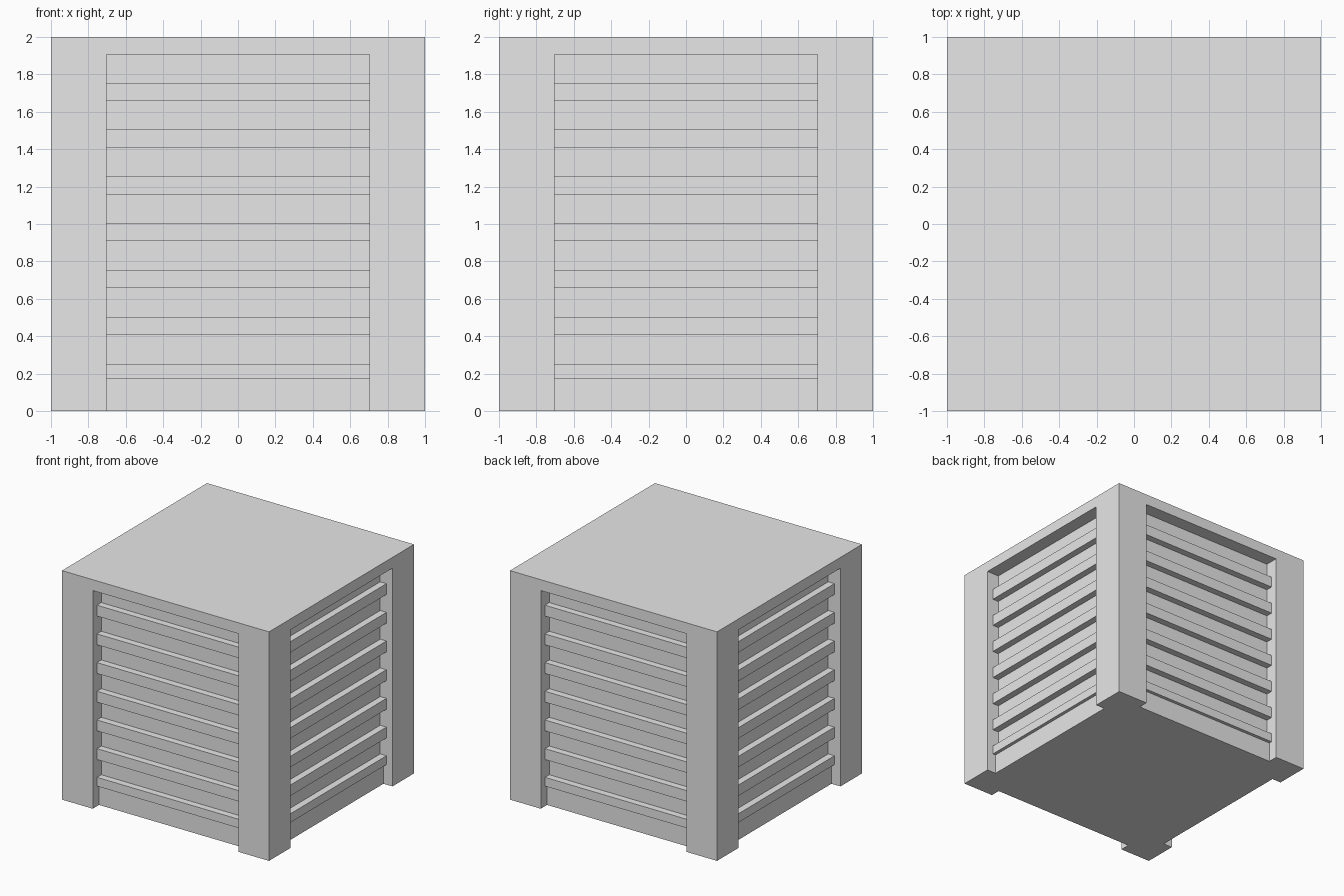
import bpy, bmesh, math
from mathutils import Matrix, Vector

cube = bpy.data.objects.get("Cube")
if cube:
    bpy.data.objects.remove(cube, do_unlink=True)

HALF_OPENING = 0.703     # half width between the corner posts
OPENING_TOP = 1.905
PANEL_DEPTH = 0.118      # distances behind the outer faces
BASE_DEPTH = 0.087
SLAT_DEPTH = 0.058

gray = bpy.data.materials.new("light gray")
gray.use_nodes = True
gray.diffuse_color = (0.8, 0.8, 0.8, 1)
gray.node_tree.nodes["Principled BSDF"].inputs["Base Color"].default_value = (0.8, 0.8, 0.8, 1)


def add_box(bm, low, high, turn=0.0):
    """Add a box between two corners, turned about the z axis."""
    low, high = Vector(low), Vector(high)
    matrix = (Matrix.Rotation(turn, 4, 'Z')
              @ Matrix.Translation((low + high) / 2)
              @ Matrix.Diagonal((*(high - low), 1)))
    bmesh.ops.create_cube(bm, size=1, matrix=matrix)


def make_object(name, bm):
    mesh = bpy.data.meshes.new(name)
    bm.to_mesh(mesh)
    bm.free()
    mesh.materials.append(gray)
    obj = bpy.data.objects.new(name, mesh)
    bpy.context.collection.objects.link(obj)
    return obj


def four_sides(name, low, high):
    """Repeat a front-side box on all four sides."""
    bm = bmesh.new()
    for i in range(4):
        add_box(bm, low, high, i * math.pi / 2)
    return make_object(name, bm)


# Solid body with corner posts and a flat top, recessed on four sides
bm = bmesh.new()
add_box(bm, (-1, -1, 0), (1, 1, 2))
body = make_object("body", bm)
cutter = four_sides("recess_cutter", (-HALF_OPENING, -1.2, -0.2),
                    (HALF_OPENING, -1 + PANEL_DEPTH, OPENING_TOP))
cutter.hide_render = True
mod = body.modifiers.new("recesses", 'BOOLEAN')
mod.operation = 'DIFFERENCE'
mod.solver = 'EXACT'
mod.object = cutter
bpy.context.view_layer.objects.active = body
bpy.ops.object.modifier_apply(modifier=mod.name)
bpy.data.objects.remove(cutter, do_unlink=True)

# Low board along the foot of each recess
four_sides("base_board", (-HALF_OPENING, -1 + BASE_DEPTH, 0),
           (HALF_OPENING, -1 + PANEL_DEPTH, 0.175))

# Seven horizontal slats on every side; the lowest rests on the base board
for i in range(7):
    top = 0.252 + 0.2505 * i
    bottom = 0.175 if i == 0 else top - 0.095
    four_sides(f"slat_{i + 1}", (-HALF_OPENING, -1 + SLAT_DEPTH, bottom),
               (HALF_OPENING, -1 + PANEL_DEPTH, top))
